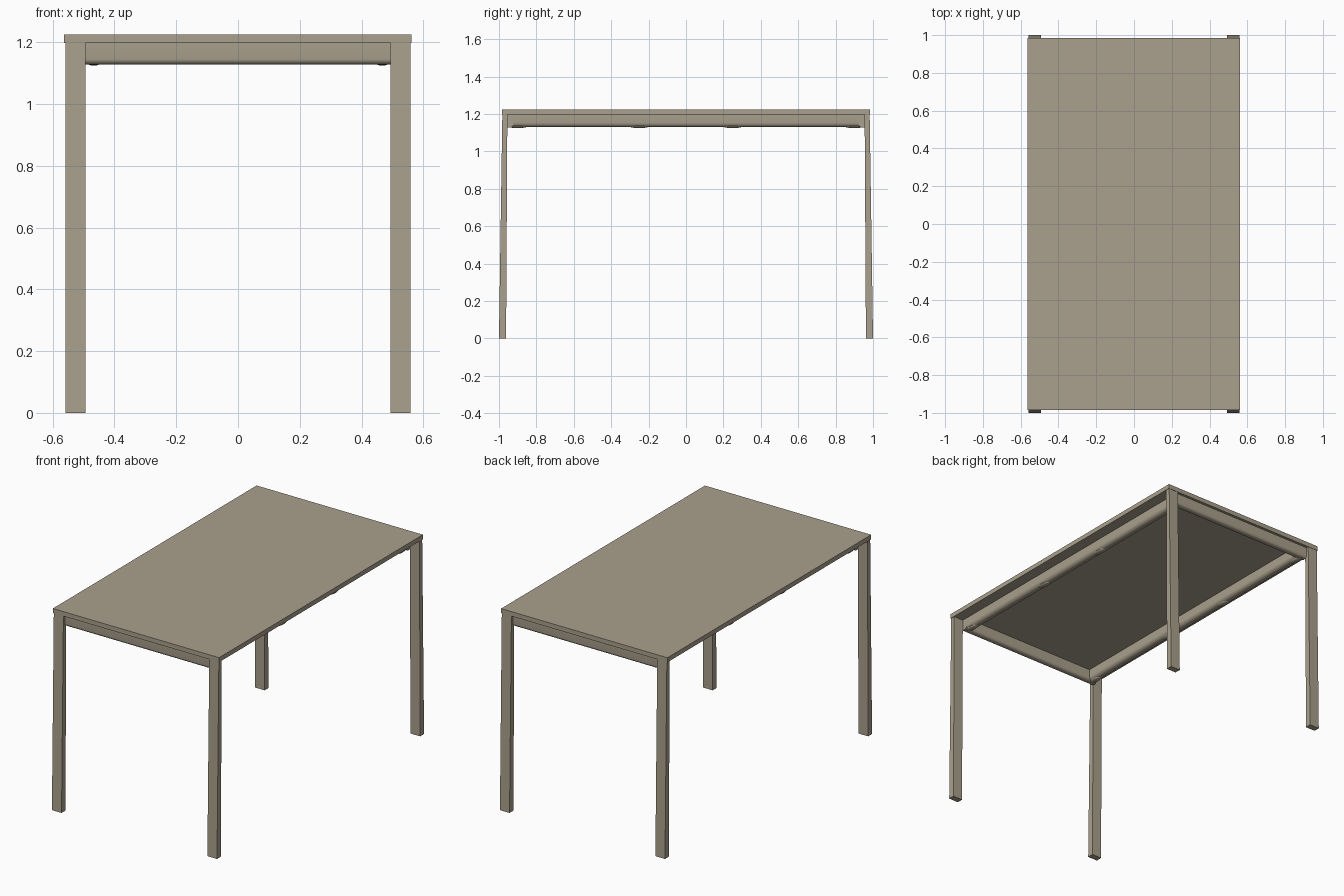
import bpy, bmesh, math
from mathutils import Vector

if "Cube" in bpy.data.objects:
    bpy.data.objects.remove(bpy.data.objects["Cube"])

wood = bpy.data.materials.new("warm_grey_paint")
wood.diffuse_color = (0.40, 0.35, 0.265, 1)
wood.use_nodes = True
wood.node_tree.nodes["Principled BSDF"].inputs["Base Color"].default_value = wood.diffuse_color


def finish(name, bm):
    bmesh.ops.recalc_face_normals(bm, faces=bm.faces)
    me = bpy.data.meshes.new(name)
    bm.to_mesh(me)
    bm.free()
    me.materials.append(wood)
    ob = bpy.data.objects.new(name, me)
    bpy.context.collection.objects.link(ob)
    return ob


def loft(name, loops, smooth=False):
    """Bridge matching point loops and cap both ends."""
    bm = bmesh.new()
    rings = [[bm.verts.new(p) for p in loop] for loop in loops]
    n = len(rings[0])
    for a, b in zip(rings, rings[1:]):
        for i in range(n):
            j = (i + 1) % n
            f = bm.faces.new((a[i], a[j], b[j], b[i]))
            f.smooth = smooth
    bm.faces.new(rings[0])
    bm.faces.new(rings[-1])
    return finish(name, bm)


def rect(x0, x1, y0, y1, z):
    return [(x0, y0, z), (x1, y0, z), (x1, y1, z), (x0, y1, z)]


def rail_profile(c, w, top, bottom, r):
    """Cross-section (across, z) of a rail with a rounded underside."""
    pts = [(c - w / 2, top)]
    for side, start in ((-1, math.pi), (1, 1.5 * math.pi)):
        for k in range(7):
            a = start + k * math.pi / 12
            pts.append((c + side * (w / 2 - r) + r * math.cos(a),
                        bottom + r + r * math.sin(a)))
    pts.append((c + w / 2, top))
    return pts


# Table top
loft("table_top", [rect(-0.563, 0.561, -0.984, 0.984, 1.197),
                   rect(-0.563, 0.561, -0.984, 0.984, 1.225)])

for sy, end in ((-1, "front"), (1, "back")):
    # Legs, splayed slightly outward at the foot
    for sx, side in ((-1, "left"), (1, "right")):
        loops = []
        for z, inner, outer in ((0, 0.962, 1.0), (1.197, 0.955, 0.982)):
            loops.append(rect(sx * 0.493, sx * 0.558, sy * inner, sy * outer, z))
        loft(f"{end}_{side}_leg", loops)
    # End aprons between the legs
    prof = rail_profile(sy * 0.945, 0.045, 1.198, 1.128, 0.018)
    loft(f"{end}_apron", [[(x, y, z) for y, z in prof] for x in (-0.493, 0.493)], True)

# Side aprons set in from the edge, with small swellings on the underside
for sx, side in ((-1, "left"), (1, "right")):
    prof = rail_profile(sx * 0.465, 0.055, 1.198, 1.129, 0.024)
    loft(f"{side}_apron", [[(x, y, z) for x, z in prof] for y in (-0.957, 0.957)], True)
    for i, y in enumerate((-0.90, -0.25, 0.25, 0.90)):
        bm = bmesh.new()
        bmesh.ops.create_uvsphere(bm, u_segments=16, v_segments=8, radius=1)
        for v in bm.verts:
            v.co = Vector((sx * 0.467 + v.co.x * 0.02, y + v.co.y * 0.05,
                           1.133 + v.co.z * 0.009))
        for f in bm.faces:
            f.smooth = True
        finish(f"{side}_apron_swelling_{i + 1}", bm)

# Keep the rail edges crisp
for ob in bpy.data.objects:
    if "apron" in ob.name:
        ob.select_set(True)
        bpy.context.view_layer.objects.active = ob
bpy.ops.object.shade_smooth_by_angle(angle=math.radians(35))
